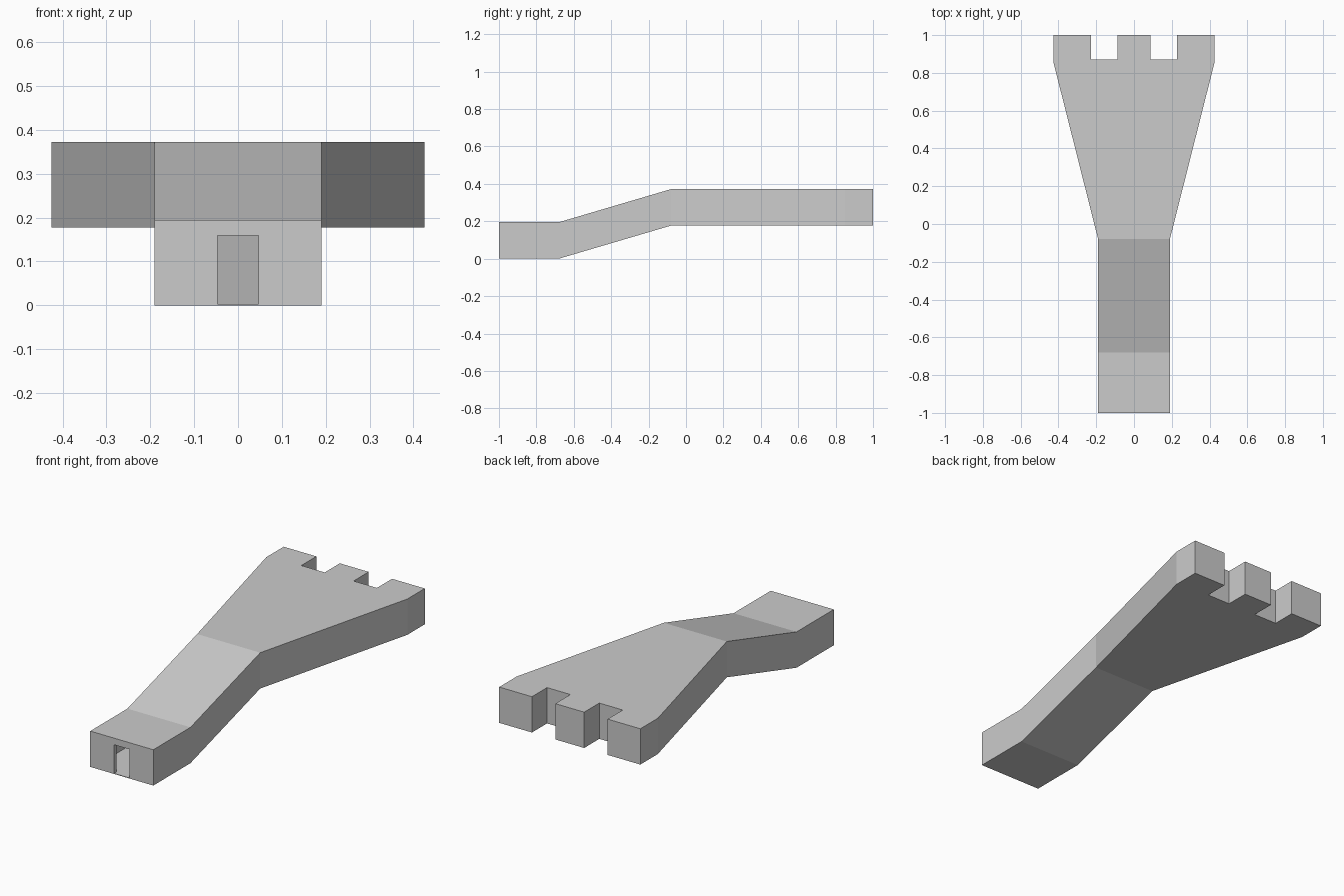
import bpy, bmesh

if "Cube" in bpy.data.objects:
    bpy.data.objects.remove(bpy.data.objects["Cube"])

HEIGHT = 0.195


def floor_z(y):
    """Underside height: flat, ramp, then raised flat."""
    t = (y + 0.68) / 0.60
    return 0.177 * min(1, max(0, t))


def bent_slab(name, d, skin):
    """Stepped slab with its outline inset by d and its top and bottom by skin."""
    half = [(0.19 - d, -1 + d), (0.19 - d, -0.68), (0.19 - d, -0.08),
            (0.425 - d, 0.85), (0.425 - d, 1 - d), (0.228 + d, 1 - d),
            (0.228 + d, 0.87 - d), (0.087 - d, 0.87 - d), (0.087 - d, 1 - d)]
    outline = half + [(-x, y) for x, y in reversed(half)]
    n = len(outline)
    bm = bmesh.new()
    low = [bm.verts.new((x, y, floor_z(y) + skin)) for x, y in outline]
    top = [bm.verts.new((x, y, floor_z(y) + HEIGHT - skin)) for x, y in outline]
    for i in range(n):
        j = (i + 1) % n
        bm.faces.new((low[i], low[j], top[j], top[i]))
    # Entry, ramp and toothed head, each a flat panel
    panels = [(0, 1, n - 2, n - 1), (1, 2, n - 3, n - 2), tuple(range(2, n - 2))]
    for p in panels:
        bm.faces.new([top[i] for i in p])
        bm.faces.new([low[i] for i in reversed(p)])
    bmesh.ops.recalc_face_normals(bm, faces=bm.faces)
    mesh = bpy.data.meshes.new(name)
    bm.to_mesh(mesh)
    bm.free()
    obj = bpy.data.objects.new(name, mesh)
    bpy.context.collection.objects.link(obj)
    return obj


def cut(obj, cutter):
    mod = obj.modifiers.new(cutter.name, 'BOOLEAN')
    mod.operation = 'DIFFERENCE'
    mod.solver = 'EXACT'
    mod.object = cutter
    cutter.hide_render = True
    cutter.display_type = 'WIRE'


# Outer body
body = bent_slab("hollow_body", 0, 0)

# Hollow interior
cut(body, bent_slab("interior_cutter", 0.02, 0.003))

# Doorway in the front wall
bpy.ops.mesh.primitive_cube_add(size=1, location=(0, -0.995, 0.081))
door = bpy.context.object
door.name = "doorway_cutter"
door.scale = (0.094, 0.07, 0.156)
cut(body, door)
